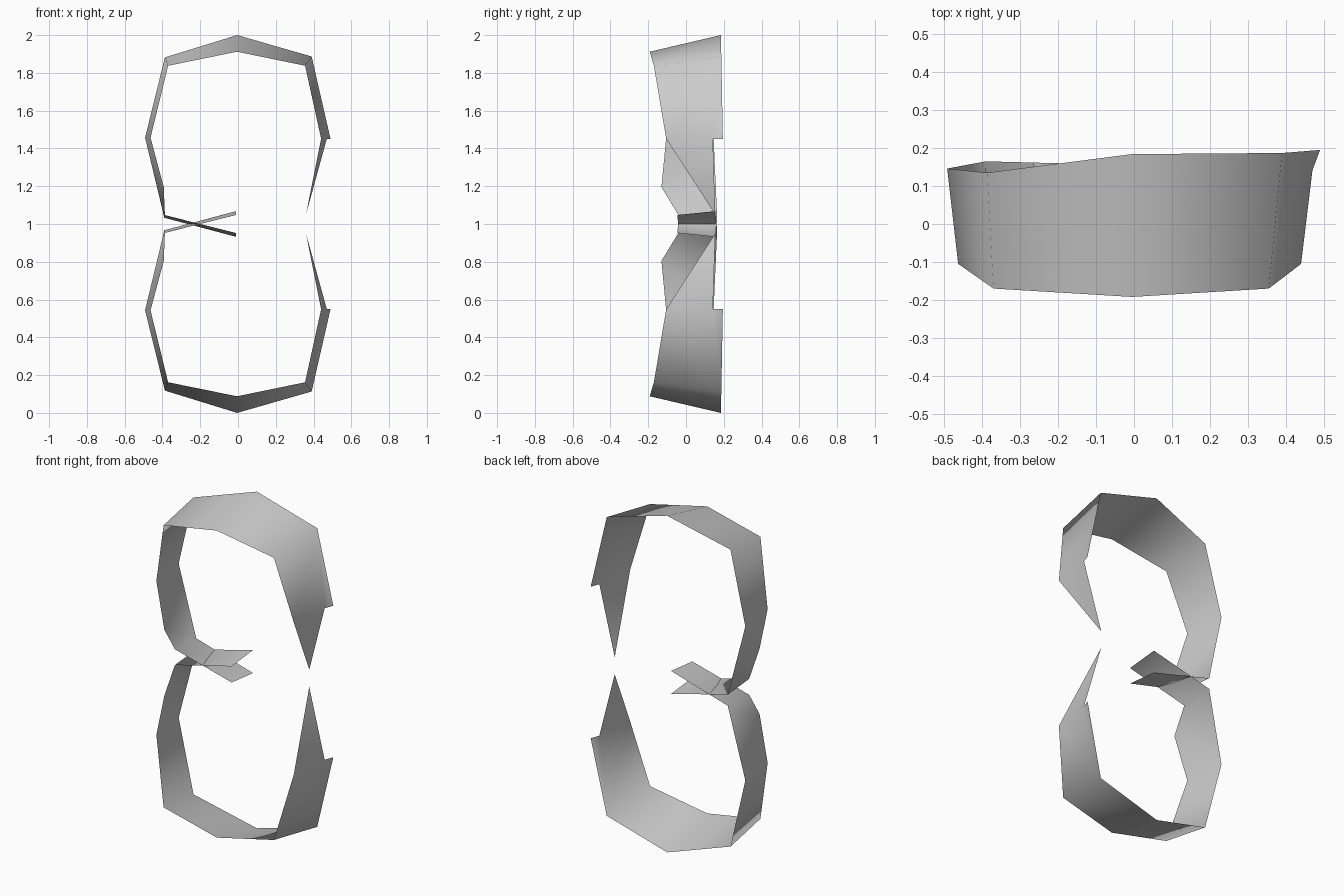
import bpy
import bmesh

if "Cube" in bpy.data.objects:
    bpy.data.objects.remove(bpy.data.objects["Cube"])

grey = bpy.data.materials.new("light grey")
grey.diffuse_color = (0.6, 0.6, 0.6, 1)
grey.use_nodes = True
grey.node_tree.nodes["Principled BSDF"].inputs["Base Color"].default_value = grey.diffuse_color

# Ribbon edges of the upper loop, from the right tip round to the crossing tail
front = [(0.44, -0.105, 1.452), (0.355, -0.17, 1.838), (-0.005, -0.192, 1.912),
         (-0.37, -0.17, 1.838), (-0.463, -0.105, 1.457), (-0.393, -0.13, 1.195),
         (-0.387, -0.04, 1.047), (-0.01, -0.045, 0.952)]
back = [(0.49, 0.195, 1.45), (0.39, 0.187, 1.887), (-0.005, 0.184, 2.0),
        (-0.387, 0.135, 1.882), (-0.492, 0.146, 1.457),
        (-0.39, 0.165, 1.033), (-0.01, 0.155, 0.932)]
tip, notch = (0.36, 0.155, 1.05), (0.47, 0.142, 1.45)

bm = bmesh.new()
f = [bm.verts.new(p) for p in front]
b = [bm.verts.new(p) for p in back]
t, n = bm.verts.new(tip), bm.verts.new(notch)

# Pointed end with its side barb
bm.faces.new((t, n, f[0]))
bm.faces.new((f[0], n, b[1], f[1]))
bm.faces.new((n, b[0], b[1]))
# Round the loop
for i in range(1, 4):
    bm.faces.new((f[i], b[i], b[i + 1], f[i + 1]))
# Narrowing bend and crossing tail
bm.faces.new((f[4], b[4], f[5]))
bm.faces.new((f[5], b[4], b[5]))
bm.faces.new((f[5], b[5], f[6]))
bm.faces.new((f[6], b[5], b[6], f[7]))
bmesh.ops.recalc_face_normals(bm, faces=bm.faces[:])
for face in bm.faces:
    face.smooth = True


def add_loop(name, flip):
    """Make one ribbon loop, mirrored about the mid height when flipped."""
    part = bm.copy()
    if flip:
        for v in part.verts:
            v.co.z = 2 - v.co.z
        bmesh.ops.reverse_faces(part, faces=part.faces[:])
    mesh = bpy.data.meshes.new(name)
    part.to_mesh(mesh)
    part.free()
    mesh.materials.append(grey)
    bpy.context.collection.objects.link(bpy.data.objects.new(name, mesh))


add_loop("upper_ribbon_loop", False)
add_loop("lower_ribbon_loop", True)
bm.free()
